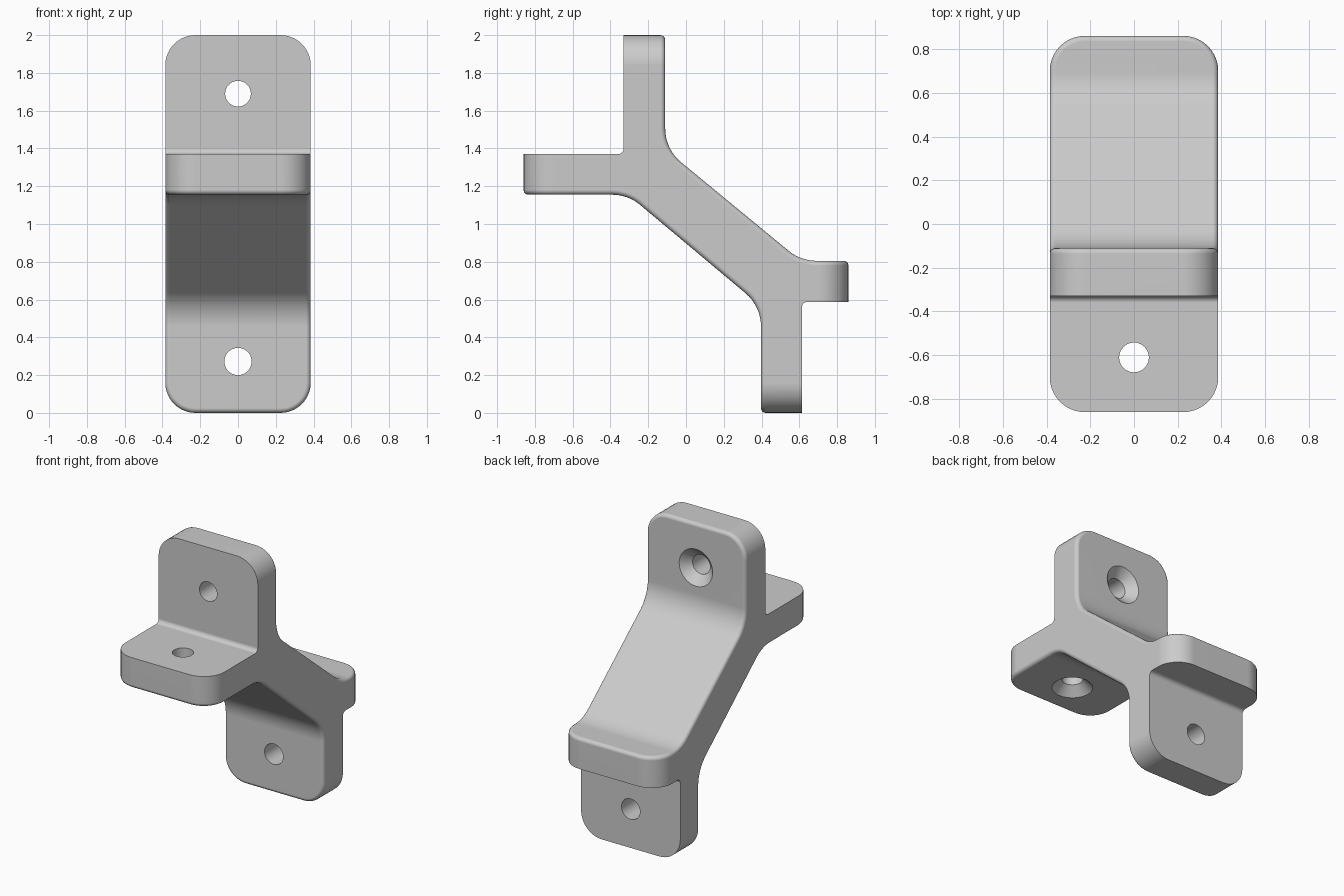
import bpy, bmesh, math
from mathutils import Vector

if "Cube" in bpy.data.objects:
    bpy.data.objects.remove(bpy.data.objects["Cube"])

HALF_WIDTH = 0.385
CORNER = 0.16
RIM = 0.025
BEND = 0.23
NOOK = 0.03

grey = bpy.data.materials.new("light grey")
grey.use_nodes = True
grey.diffuse_color = (0.6, 0.6, 0.6, 1)
grey.node_tree.nodes["Principled BSDF"].inputs["Base Color"].default_value = grey.diffuse_color

# Side profile: y, z, fillet radius, kind of the face that follows the point
PLAIN, OUTER, TIP = range(3)
profile = [
    (-0.86, 1.155, 0, OUTER), (-0.307, 1.155, BEND, OUTER), (0.397, 0.565, BEND, OUTER),
    (0.397, 0, 0, TIP), (0.613, 0, 0, PLAIN), (0.613, 0.588, NOOK, PLAIN),
    (0.86, 0.588, 0, TIP), (0.86, 0.805, 0, OUTER), (0.608, 0.805, BEND, OUTER),
    (-0.11, 1.396, BEND, OUTER), (-0.11, 2, 0, TIP), (-0.33, 2, 0, PLAIN),
    (-0.33, 1.37, NOOK, PLAIN), (-0.86, 1.37, 0, TIP),
]


def fillet(before, corner, after, radius, steps=8):
    """Points of an arc that rounds the corner."""
    a, b = (before - corner).normalized(), (after - corner).normalized()
    half = a.angle(b) / 2
    centre = corner + (a + b).normalized() * (radius / math.sin(half))
    reach = radius / math.tan(half)
    start = (corner + a * reach - centre).normalized()
    end = (corner + b * reach - centre).normalized()
    return [centre + start.slerp(end, i / steps) * radius for i in range(steps + 1)]


def rounded_outline():
    pts = [Vector((0, y, z)) for y, z, r, kind in profile]
    outline = []
    for i, (y, z, radius, kind) in enumerate(profile):
        arc = [pts[i]]
        if radius:
            arc = fillet(pts[i - 1], pts[i], pts[(i + 1) % len(pts)], radius)
        outline += [(p, kind) for p in arc]
    return outline


# Bracket body: extrude the profile, round the flange corners, then soften the outer rims
bm = bmesh.new()
outline = rounded_outline()
count = len(outline)
left, right = [[bm.verts.new(p + Vector((x, 0, 0))) for p, k in outline]
               for x in (HALF_WIDTH, -HALF_WIDTH)]
bm.faces.new(left)
bm.faces.new(right[::-1])
corner_edges = []
for i, (p, kind) in enumerate(outline):
    j = (i + 1) % count
    face = bm.faces.new((left[i], right[i], right[j], left[j]))
    face.material_index = int(kind == OUTER)
    if kind == TIP:
        corner_edges += [bm.edges.get((side[i], side[j])) for side in (left, right)]
bmesh.ops.recalc_face_normals(bm, faces=bm.faces[:])
bmesh.ops.bevel(bm, geom=corner_edges, offset=CORNER, segments=10, profile=0.5,
                affect='EDGES', clamp_overlap=False)
rim = [e for e in bm.edges
       if sorted(f.material_index for f in e.link_faces) == [0, 1]]
bmesh.ops.bevel(bm, geom=rim, offset=RIM, segments=4, profile=0.5,
                affect='EDGES', clamp_overlap=False)
for f in bm.faces:
    f.material_index = 0
mesh = bpy.data.meshes.new("bracket")
bm.to_mesh(mesh)
bm.free()
mesh.materials.append(grey)
bracket = bpy.data.objects.new("bracket", mesh)
bpy.context.collection.objects.link(bracket)


def hole_cutter(name, mouth, outward, sunk):
    """Lathe a drill shape whose mouth lies on a face and points outward."""
    bore, flare, depth = (0.068, 0.13, 0.06) if sunk else (0.072, 0.072, 0.06)
    rings = [(bore, -0.4), (bore, -depth), (flare, 0), (flare, 0.05)]
    sides = 40
    cut = bmesh.new()
    loops = [[cut.verts.new((r * math.cos(math.tau * i / sides),
                             r * math.sin(math.tau * i / sides), h))
              for i in range(sides)] for r, h in rings]
    for low, high in zip(loops, loops[1:]):
        for i in range(sides):
            j = (i + 1) % sides
            cut.faces.new((low[i], low[j], high[j], high[i]))
    cut.faces.new(loops[0][::-1])
    cut.faces.new(loops[-1])
    turn = Vector(outward).to_track_quat('Z', 'Y').to_matrix()
    bmesh.ops.rotate(cut, verts=cut.verts[:], matrix=turn)
    bmesh.ops.translate(cut, verts=cut.verts[:], vec=mouth)
    data = bpy.data.meshes.new(name)
    cut.to_mesh(data)
    cut.free()
    data.materials.append(grey)
    ob = bpy.data.objects.new(name, data)
    bpy.context.collection.objects.link(ob)
    ob.hide_render = True
    return ob


# Screw holes: two countersunk, one plain
cutters = [
    hole_cutter("upper_hole_cutter", (0, -0.11, 1.69), (0, 1, 0), True),
    hole_cutter("front_hole_cutter", (0, -0.61, 1.155), (0, 0, -1), True),
    hole_cutter("lower_hole_cutter", (0, 0.397, 0.272), (0, -1, 0), False),
]
bpy.ops.object.select_all(action='DESELECT')
bracket.select_set(True)
bpy.context.view_layer.objects.active = bracket
for cutter in cutters:
    mod = bracket.modifiers.new(cutter.name, 'BOOLEAN')
    mod.operation = 'DIFFERENCE'
    mod.solver = 'EXACT'
    mod.object = cutter
    bpy.ops.object.modifier_apply(modifier=mod.name)
    bpy.data.objects.remove(cutter)

# Smooth shading with flat faces kept flat
bpy.ops.object.shade_smooth_by_angle(angle=math.radians(30))
weighted = bracket.modifiers.new("weighted_normals", 'WEIGHTED_NORMAL')
weighted.keep_sharp = True
